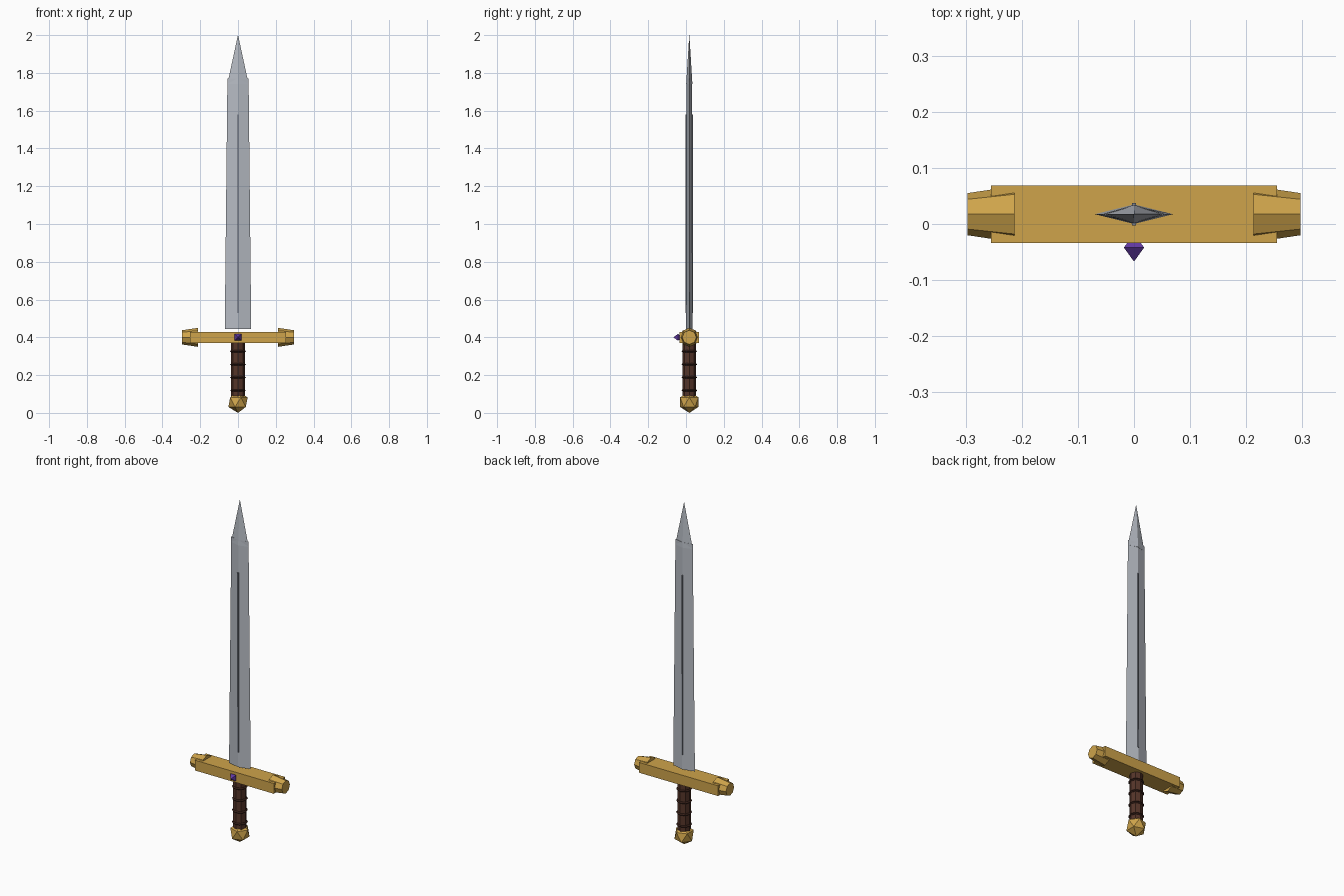
import bpy, bmesh, math
from mathutils import Matrix, Vector

if "Cube" in bpy.data.objects:
    bpy.data.objects.remove(bpy.data.objects["Cube"])

CY = 0.0175  # shared axis of blade, guard and grip


def material(name, color):
    m = bpy.data.materials.new(name)
    m.diffuse_color = (*color, 1)
    m.use_nodes = True
    m.node_tree.nodes["Principled BSDF"].inputs["Base Color"].default_value = m.diffuse_color
    return m


steel = material("steel", (0.47, 0.50, 0.55))
dark_steel = material("dark_steel", (0.22, 0.24, 0.28))
gold = material("gold", (0.62, 0.37, 0.07))
leather = material("leather", (0.09, 0.035, 0.022))
dark_leather = material("dark_leather", (0.04, 0.015, 0.01))
violet = material("violet", (0.12, 0.04, 0.36))


def finish(bm, name, mat):
    bmesh.ops.recalc_face_normals(bm, faces=bm.faces)
    me = bpy.data.meshes.new(name)
    bm.to_mesh(me)
    bm.free()
    me.materials.append(mat)
    ob = bpy.data.objects.new(name, me)
    bpy.context.collection.objects.link(ob)
    return ob


def box(name, size, loc, mat):
    bm = bmesh.new()
    bmesh.ops.create_cube(bm, size=1, matrix=Matrix.Translation(loc) @ Matrix.Diagonal((*size, 1)))
    return finish(bm, name, mat)


def loft(name, sections, sides, origin, mat, axis="Z", turn=0.0):
    """Stack of closed rings (height, radius_a, radius_b) along an axis."""
    rot = Matrix.Rotation(math.pi / 2, 3, "Y") if axis == "X" else Matrix.Identity(3)
    bm = bmesh.new()
    rings = []
    for h, ra, rb in sections:
        ring = []
        for i in range(sides):
            a = turn + 2 * math.pi * i / sides
            p = Vector((ra * math.cos(a), rb * math.sin(a), h))
            ring.append(bm.verts.new(rot @ p + Vector(origin)))
        rings.append(ring)
    for lo, hi in zip(rings, rings[1:]):
        for i in range(sides):
            j = (i + 1) % sides
            bm.faces.new((lo[i], lo[j], hi[j], hi[i]))
    bm.faces.new(rings[0])
    bm.faces.new(rings[-1])
    bmesh.ops.remove_doubles(bm, verts=bm.verts, dist=1e-5)
    return finish(bm, name, mat)


# Blade with diamond section, and its pointed tip
loft("blade", [(0.444, 0.07, 0.0175), (1.77, 0.056, 0.0145)], 4, (0, CY, 0), steel)
loft("blade_tip", [(1.74, 0.0565, 0.0165), (2.0, 0.0004, 0.0004)], 4, (0, CY, 0), steel)

# Raised centre rib on both blade faces
box("blade_rib", (0.008, 0.04, 1.05), (0, CY, 1.055), dark_steel)

# Crossguard bar and flared octagonal end caps
box("guard_bar", (0.51, 0.102, 0.06), (0, CY, 0.399), gold)
for side, s in (("left", -1), ("right", 1)):
    loft("guard_cap_" + side, [(s * 0.213, 0.05, 0.05), (s * 0.297, 0.0375, 0.0375)],
         8, (0, CY, 0.4), gold, axis="X")

# Grip with wrapped rings
loft("grip", [(0.085, 0.036, 0.036), (0.37, 0.036, 0.036)], 8, (0, CY, 0), leather)
for n in range(4):
    z = 0.119 + 0.069 * n
    loft("grip_ring_%d" % (n + 1),
         [(z - 0.006, 0.035, 0.035), (z, 0.042, 0.042), (z + 0.006, 0.035, 0.035)],
         12, (0, CY, 0), dark_leather)

# Faceted pommel
bm = bmesh.new()
bmesh.ops.create_icosphere(bm, subdivisions=1, radius=0.057,
                           matrix=Matrix.Translation((0, CY, 0.057)))
finish(bm, "pommel", gold)

# Gem on the front of the guard: square bipyramid pointing forward
bm = bmesh.new()
bmesh.ops.create_cone(bm, segments=4, radius1=0.0255, radius2=0, depth=0.025, cap_ends=False,
                      matrix=Matrix.Translation((0, 0, 0.0125)))
bmesh.ops.create_cone(bm, segments=4, radius1=0, radius2=0.0255, depth=0.025, cap_ends=False,
                      matrix=Matrix.Translation((0, 0, -0.0125)))
bmesh.ops.remove_doubles(bm, verts=bm.verts, dist=1e-5)
square = max(bm.verts, key=lambda v: v.co.xy.length).co
turn = math.pi / 4 - math.atan2(square.y, square.x)
bmesh.ops.transform(bm, verts=bm.verts, matrix=Matrix.Translation((0, -0.042, 0.4))
                    @ Matrix.Rotation(math.pi / 2, 4, "X") @ Matrix.Rotation(turn, 4, "Z"))
finish(bm, "guard_gem", violet)
